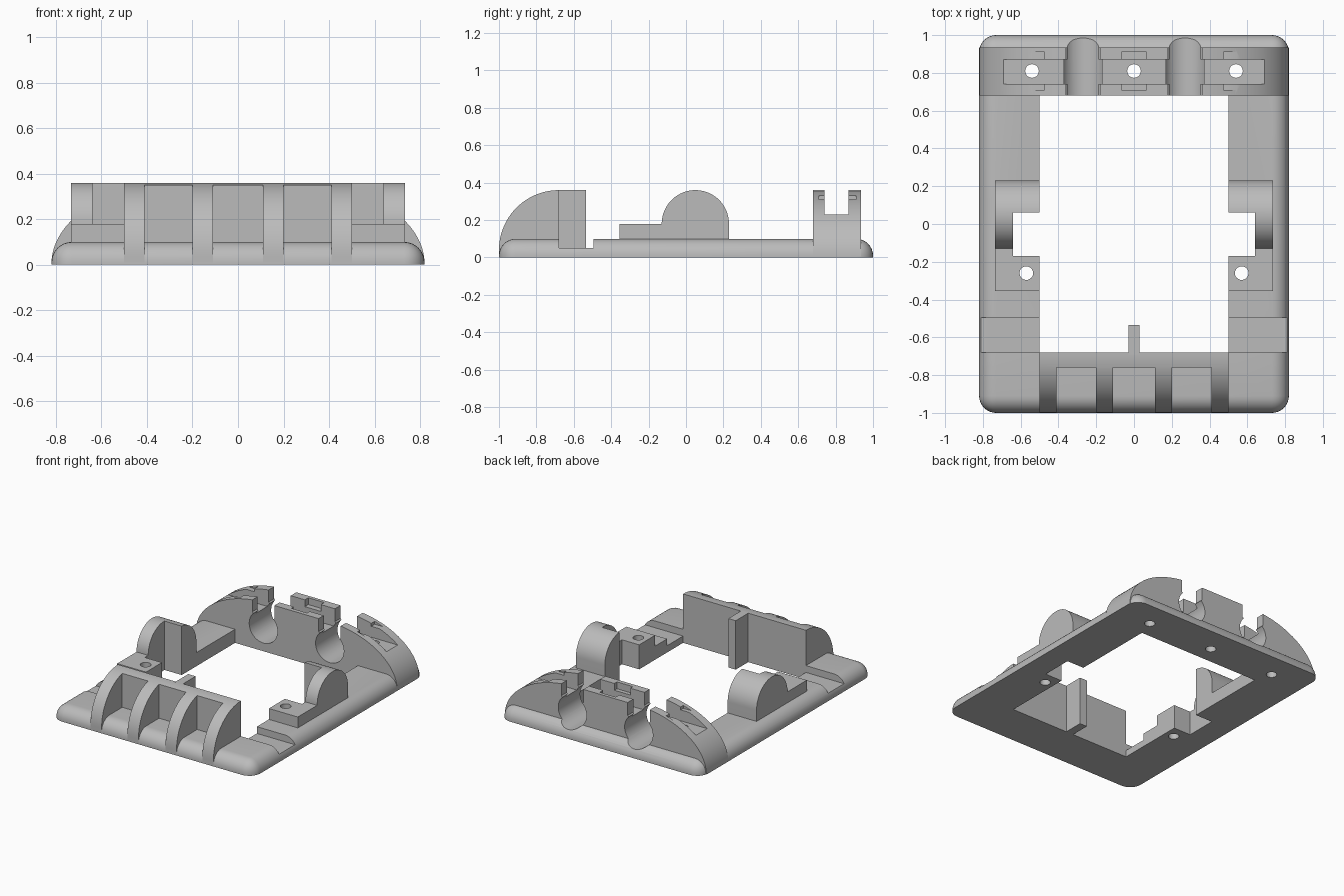
import bpy, bmesh, math
from mathutils import Matrix, Vector

if "Cube" in bpy.data.objects:
    bpy.data.objects.remove(bpy.data.objects["Cube"])

GREY = (0.5, 0.5, 0.5, 1)
mat = bpy.data.materials.new("plain grey")
mat.use_nodes = True
mat.diffuse_color = GREY
mat.node_tree.nodes["Principled BSDF"].inputs["Base Color"].default_value = GREY


def make(name, bm):
    bmesh.ops.recalc_face_normals(bm, faces=bm.faces)
    mesh = bpy.data.meshes.new(name)
    bm.to_mesh(mesh)
    bm.free()
    mesh.materials.append(mat)
    ob = bpy.data.objects.new(name, mesh)
    bpy.context.collection.objects.link(ob)
    return ob


def box_mesh(x0, x1, y0, y1, z0, z1):
    bm = bmesh.new()
    bmesh.ops.create_cube(bm, size=1)
    size = Matrix.Diagonal((x1 - x0, y1 - y0, z1 - z0, 1))
    mid = Matrix.Translation(((x0 + x1) / 2, (y0 + y1) / 2, (z0 + z1) / 2))
    bmesh.ops.transform(bm, matrix=mid @ size, verts=bm.verts)
    return bm


def box(name, *bounds):
    return make(name, box_mesh(*bounds))


def extrude(name, points, axis, start, end):
    """Extrude a profile along x (points are y, z) or along y (points are x, z)."""
    bm = bmesh.new()
    if axis == "x":
        verts = [bm.verts.new((start, a, b)) for a, b in points]
        step = Vector((end - start, 0, 0))
    else:
        verts = [bm.verts.new((a, start, b)) for a, b in points]
        step = Vector((0, end - start, 0))
    face = bm.faces.new(verts)
    out = bmesh.ops.extrude_face_region(bm, geom=[face])
    moved = [v for v in out["geom"] if isinstance(v, bmesh.types.BMVert)]
    bmesh.ops.translate(bm, vec=step, verts=moved)
    return make(name, bm)


def arc(cx, cz, rx, rz, a0, a1, n=24):
    angles = [math.radians(a0 + (a1 - a0) * i / n) for i in range(n + 1)]
    return [(cx + rx * math.cos(a), cz + rz * math.sin(a)) for a in angles]


def drill(x, y):
    bm = bmesh.new()
    bmesh.ops.create_cone(bm, cap_ends=True, segments=32, radius1=0.036, radius2=0.036,
                          depth=2, matrix=Matrix.Translation((x, y, 0)))
    return make("hole_cutter", bm)


def cut(ob, cutters):
    for c in cutters:
        c.hide_render = True
        mod = ob.modifiers.new("cut", "BOOLEAN")
        mod.operation = "DIFFERENCE"
        mod.solver = "EXACT"
        mod.object = c
    bpy.context.view_layer.update()
    done = bpy.data.meshes.new_from_object(ob.evaluated_get(bpy.context.evaluated_depsgraph_get()))
    ob.modifiers.clear()
    ob.data = done


# Cutters shared between the parts
side_notch = box("notch_cutter", -0.64, 0.64, -0.17, 0.06, -1, 1)
rear_holes = [drill(x, 0.81) for x in (-0.54, 0, 0.54)]
side_holes = [drill(s * 0.57, -0.26) for s in (-1, 1)]
channels = []
for x in (-0.27, 0.27):
    keyhole = arc(x, 0.175, 0.115, 0.115, 128, 412, 40) + [(x + 0.09, 0.6), (x - 0.09, 0.6)]
    keyhole[0] = (x - 0.09, keyhole[0][1])
    keyhole[40] = (x + 0.09, keyhole[40][1])
    channels.append(extrude("channel_cutter", keyhole, "y", 0.6, 1.1))

# Base frame with rounded corners and top edges
bm = box_mesh(-0.82, 0.82, -1, 1, 0, 0.1)
edges = [e for e in bm.edges if max(v.co.z for v in e.verts) > 0.05]
bmesh.ops.bevel(bm, geom=edges, offset=0.09, segments=8, profile=0.5, affect="EDGES")
base = make("base_frame", bm)
opening = box("opening_cutter", -0.5, 0.5, -0.68, 0.68, -1, 1)
grooves = [box("groove_cutter", x, x + 0.5, -0.68, -0.495, 0.05, 1) for x in (-1, 0.5)]
cut(base, [opening, side_notch] + grooves + rear_holes + side_holes + channels)

# Front housing: curved fins with open pockets between them
profile = [(-0.68, 0.005), (-1, 0.005)] + arc(-0.68, 0.04, 0.32, 0.32, 180, 90)
housing = extrude("front_housing", profile, "x", -0.5, 0.5)
cut(housing, [box("pocket_cutter", a, b, -1.2, -0.76, -0.2, 1)
              for a, b in ((-0.41, -0.2), (-0.11, 0.11), (0.2, 0.41))])
rib = box("centre_rib", -0.03, 0.03, -0.69, -0.535, 0, 0.36)

# Rear bridge with two keyhole channels, a long slot and three square recesses
profile = ([(-0.82, 0.004)] + arc(-0.254, 0.004, 0.566, 0.356, 179, 90)
           + arc(0.254, 0.004, 0.566, 0.356, 90, 1) + [(0.82, 0.004)])
bridge = extrude("rear_bridge", profile, "y", 0.68, 0.935)
slot = box("slot_cutter", -1, 1, 0.74, 0.87, 0.23, 1)
recesses = [box("recess_cutter", x - 0.065, x + 0.065, 0.71, 0.91, 0.31, 1) for x in (-0.54, 0, 0.54)]
cut(bridge, channels + [slot] + recesses + rear_holes)

# Side supports: round-topped cheek with a low drilled platform in front
supports = []
profile = ([(0.23, 0.02)] + arc(0.05, 0.18, 0.18, 0.18, 0, 180, 40)
           + [(-0.355, 0.18), (-0.355, 0.02)])
for label, x0, x1 in (("right", -0.735, -0.5), ("left", 0.5, 0.735)):
    support = extrude(label + "_support", profile, "x", x0, x1)
    cut(support, [side_notch] + side_holes)
    supports.append(support)

# Remove cutters and shade the finished parts
for ob in [o for o in bpy.data.objects if "_cutter" in o.name]:
    bpy.data.objects.remove(ob)
bpy.ops.object.select_all(action="DESELECT")
for ob in [base, housing, rib, bridge] + supports:
    ob.select_set(True)
    bpy.context.view_layer.objects.active = ob
bpy.ops.object.shade_smooth_by_angle(angle=math.radians(30))
